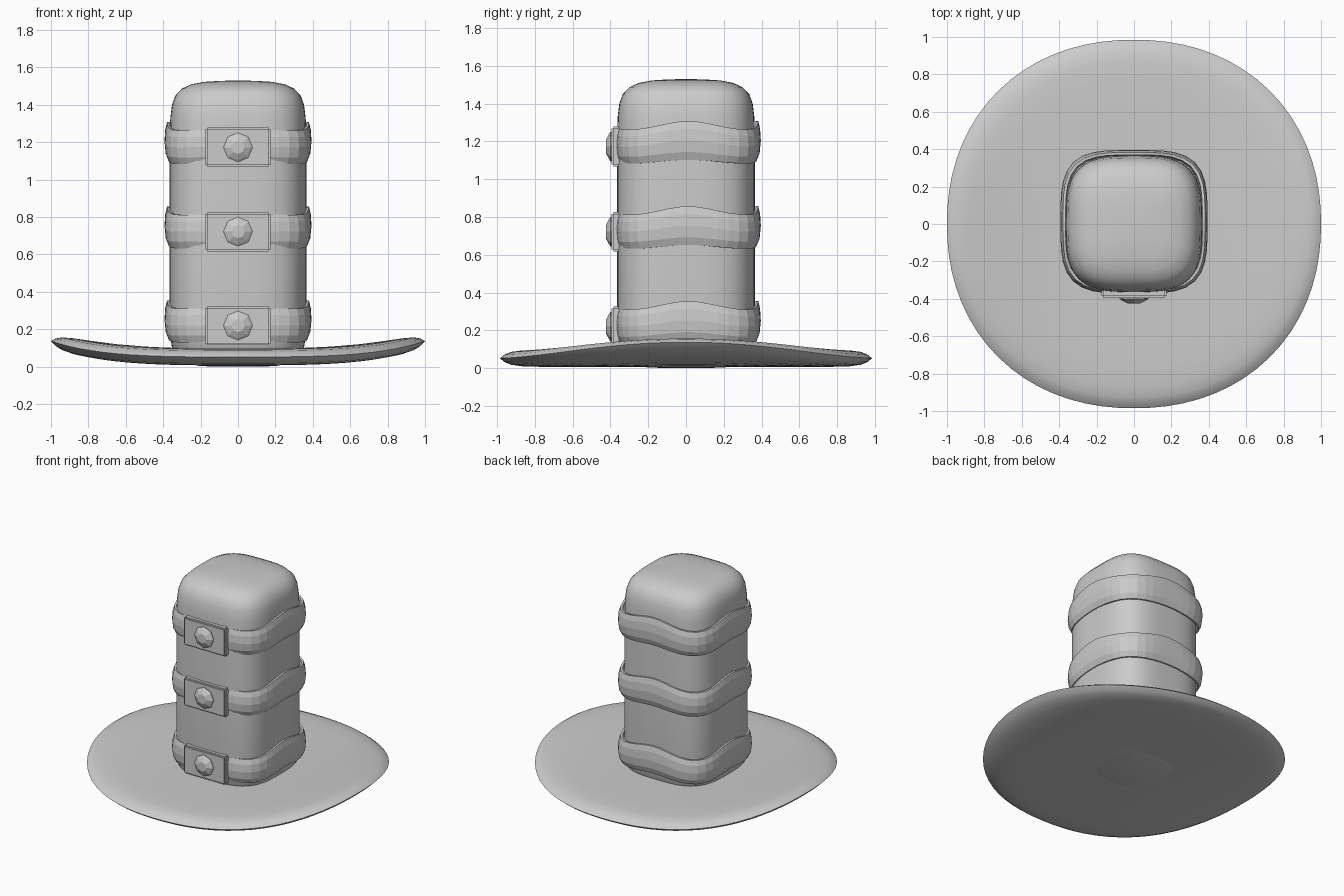
import bpy, bmesh, math

cube = bpy.data.objects.get("Cube")
if cube:
    bpy.data.objects.remove(cube)

grey = bpy.data.materials.new("light_grey")
grey.use_nodes = True
COLOUR = (0.6, 0.6, 0.6, 1)
grey.diffuse_color = COLOUR
grey.node_tree.nodes["Principled BSDF"].inputs["Base Color"].default_value = COLOUR


def finish(name, bm, smooth=None):
    bmesh.ops.recalc_face_normals(bm, faces=bm.faces)
    mesh = bpy.data.meshes.new(name)
    bm.to_mesh(mesh)
    bm.free()
    mesh.materials.append(grey)
    obj = bpy.data.objects.new(name, mesh)
    bpy.context.collection.objects.link(obj)
    if smooth:
        bpy.ops.object.select_all(action="DESELECT")
        bpy.context.view_layer.objects.active = obj
        obj.select_set(True)
        bpy.ops.object.shade_smooth_by_angle(angle=math.radians(smooth))
    return obj


def squircle(i, count, power):
    """Point on a unit rounded square."""
    a = 2 * math.pi * i / count
    c, s = math.cos(a), math.sin(a)
    r = (abs(c) ** power + abs(s) ** power) ** (-1 / power)
    return r * c, r * s


def loft(rings, closed=False):
    """Bridge rings of points; cap the ends, or join last to first."""
    bm = bmesh.new()
    loops = [[bm.verts.new(p) for p in ring] for ring in rings]
    pairs = list(zip(loops, loops[1:]))
    if closed:
        pairs.append((loops[-1], loops[0]))
    else:
        bm.faces.new(loops[0])
        bm.faces.new(loops[-1])
    n = len(loops[0])
    for a, b in pairs:
        for i in range(n):
            j = (i + 1) % n
            bm.faces.new((a[i], a[j], b[j], b[i]))
    return bm


# Brim: thick rounded disc curling up at both sides
def brim_ring(scale, offset, count=72):
    ring = []
    for i in range(count):
        x, y = squircle(i, count, 2.15)
        x, y = x * scale, y * scale * 0.985
        lift = 0.085 * abs(x) ** 3 * (1 - 0.4 * y * y)
        ring.append((x, y, 0.052 + lift + offset))
    return ring


top = [(s, 0.045) for s in (0.05, 0.2, 0.35, 0.5, 0.65, 0.78)]
top += [(0.88, 0.042), (0.94, 0.034), (0.975, 0.02), (1.0, 0)]
bottom = [(s, -h) for s, h in reversed(top[:-1])]
finish("brim", loft([brim_ring(*p) for p in top + bottom]), 60)

# Crown: tall rounded box with pillowed top, poking just below the brim
crown_profile = [(0.03, 0), (0.2, 0.003), (0.28, 0.02), (0.33, 0.06),
                 (0.355, 0.11), (0.365, 0.2), (0.365, 0.7), (0.365, 1.22),
                 (0.362, 1.33), (0.353, 1.4), (0.335, 1.45), (0.3, 1.487),
                 (0.25, 1.51), (0.18, 1.523), (0.1, 1.528), (0.03, 1.53)]
crown = [[(h * x, h * y, z) for x, y in (squircle(i, 64, 3.3) for i in range(64))]
         for h, z in crown_profile]
finish("crown", loft(crown), 60)


# Strap: bulging band, rising in the middle of the sides and back
def strap(name, z):
    profile = [(0.945, 0), (0.985, 0.2), (1, 0.5), (0.99, 0.8), (0.965, 1),
               (0.93, 1), (0.91, 0.5), (0.92, 0)]
    rings = []
    for scale, t in profile:
        ring = []
        for i in range(48):
            x, y = squircle(i, 48, 3.7)
            wave = 0.5 + 0.5 * math.cos(4 * 2 * math.pi * i / 48)
            if y < -0.8:
                wave *= 0.15
            height = -0.09 + 0.18 * t + wave * (0.02 + 0.025 * t)
            ring.append((0.393 * x * scale, 0.012 + 0.384 * y * scale, z + height))
        rings.append(ring)
    finish(name, loft(rings, True))


def buckle_plate(name, z):
    bm = bmesh.new()
    bmesh.ops.create_cube(bm, size=1)
    for v in bm.verts:
        v.co = (v.co.x * 0.345, v.co.y * 0.05 - 0.37, v.co.z * 0.21 + z)
    bmesh.ops.bevel(bm, geom=bm.edges[:], offset=0.01, segments=2, affect="EDGES")
    finish(name, bm)


# Stud: eight-sided stepped button
def stud(name, z):
    profile = [(0.078, -0.385), (0.078, -0.4), (0.066, -0.408), (0.035, -0.424)]
    rings = [[(r * math.sin(k * math.pi / 4), y, z + r * math.cos(k * math.pi / 4))
              for k in range(8)] for r, y in profile]
    finish(name, loft(rings))


for label, z in (("lower", 0.22), ("middle", 0.722), ("upper", 1.173)):
    strap(label + "_strap", z)
    buckle_plate(label + "_buckle_plate", z)
    stud(label + "_stud", z)
